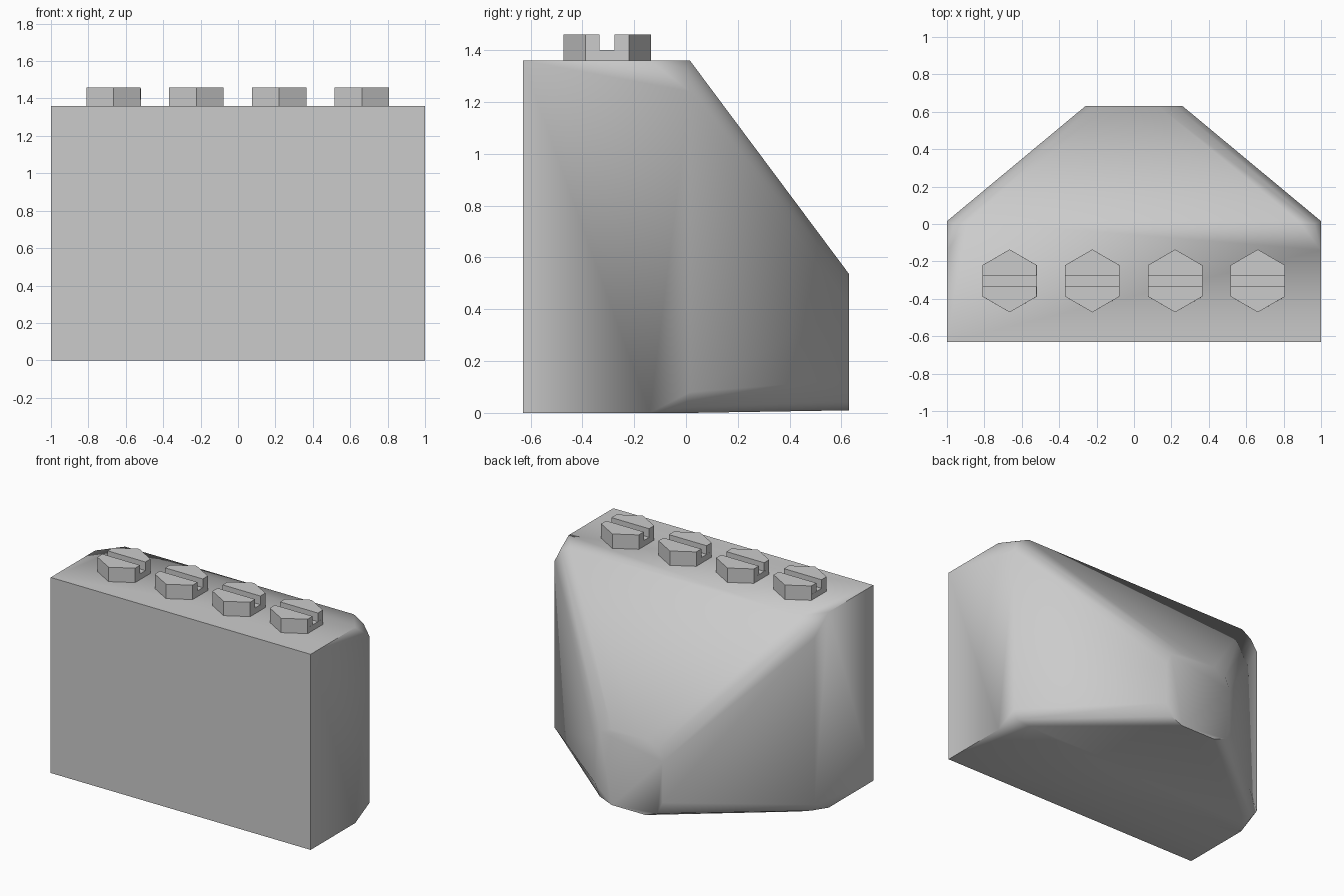
import bpy, bmesh
from math import pi, sin, cos, radians

cube = bpy.data.objects.get("Cube")
if cube:
    bpy.data.objects.remove(cube, do_unlink=True)

grey = bpy.data.materials.new("plain grey")
grey.use_nodes = True
grey.diffuse_color = (0.6, 0.6, 0.6, 1)
grey.node_tree.nodes["Principled BSDF"].inputs["Base Color"].default_value = grey.diffuse_color


def make_object(name, bm):
    bmesh.ops.recalc_face_normals(bm, faces=bm.faces[:])
    mesh = bpy.data.meshes.new(name)
    bm.to_mesh(mesh)
    bm.free()
    mesh.materials.append(grey)
    obj = bpy.data.objects.new(name, mesh)
    bpy.context.collection.objects.link(obj)
    return obj


def section(bm, y, half, bottom, top, rx=0, r_top=0, r_bottom=0, tuck=0):
    """Rectangle across y; every corner is an arc of three points."""
    corners = [(1, 1), (-1, 1), (-1, -1), (1, -1)]
    ring = []
    for i, (sx, sz) in enumerate(corners):
        rz = r_top if sz > 0 else r_bottom
        edge = top if sz > 0 else bottom
        for step in range(3):
            a = (i + step / 2) * pi / 2
            x = sx * (half - rx) + rx * cos(a)
            z = edge - sz * rz + rz * sin(a)
            ring.append(bm.verts.new((x, y - (tuck if step == 1 else 0), z)))
    return ring


# Housing: square block, corners easing into a tapered rear
bm = bmesh.new()
rings = [
    section(bm, -0.63, 1, 0, 1.36),
    section(bm, -0.14, 1, 0, 1.36),
    section(bm, 0.015, 1, 0, 1.36, 0.12, 0.12, 0.08, 0.015),
    section(bm, 0.63, 0.26, 0.01, 0.535, 0.13, 0.12, 0.12),
]
for a, b in zip(rings, rings[1:]):
    for i in range(12):
        j = (i + 1) % 12
        bm.faces.new((a[i], a[j], b[j], b[i]))
bm.faces.new(rings[0])
bm.faces.new(rings[-1])
bmesh.ops.remove_doubles(bm, verts=bm.verts[:], dist=0.0005)
bmesh.ops.dissolve_limit(bm, angle_limit=radians(0.5), verts=bm.verts[:], edges=bm.edges[:])
housing = make_object("housing", bm)
bpy.ops.object.select_all(action='DESELECT')
housing.select_set(True)
bpy.context.view_layer.objects.active = housing
bpy.ops.object.shade_smooth_by_angle(angle=radians(47))


def prism(bm, outline, z0, z1):
    low = [bm.verts.new((x, y, z0)) for x, y in outline]
    high = [bm.verts.new((x, y, z1)) for x, y in outline]
    bm.faces.new(low)
    bm.faces.new(high)
    for i in range(len(outline)):
        j = (i + 1) % len(outline)
        bm.faces.new((low[i], low[j], high[j], high[i]))


# Hexagonal terminal screws: a base with two raised halves beside the slot
R, W, SLOT = 0.168, 0.145, 0.029
for n, x in enumerate((-0.665, -0.223, 0.22, 0.662), 1):
    bm = bmesh.new()
    hexagon = [(R * sin(k * pi / 3), R * cos(k * pi / 3)) for k in range(6)]
    prism(bm, hexagon, 1.355, 1.40)
    for s in (1, -1):
        prism(bm, [(-W, s * SLOT), (-W, s * R / 2), (0, s * R), (W, s * R / 2), (W, s * SLOT)], 1.40, 1.46)
    # Fuse the halves to the base, leaving only the slot floor open on top
    bmesh.ops.remove_doubles(bm, verts=bm.verts[:], dist=0.001)
    screw = make_object(f"terminal_screw_{n}", bm)
    screw.location = (x, -0.304, 0)
